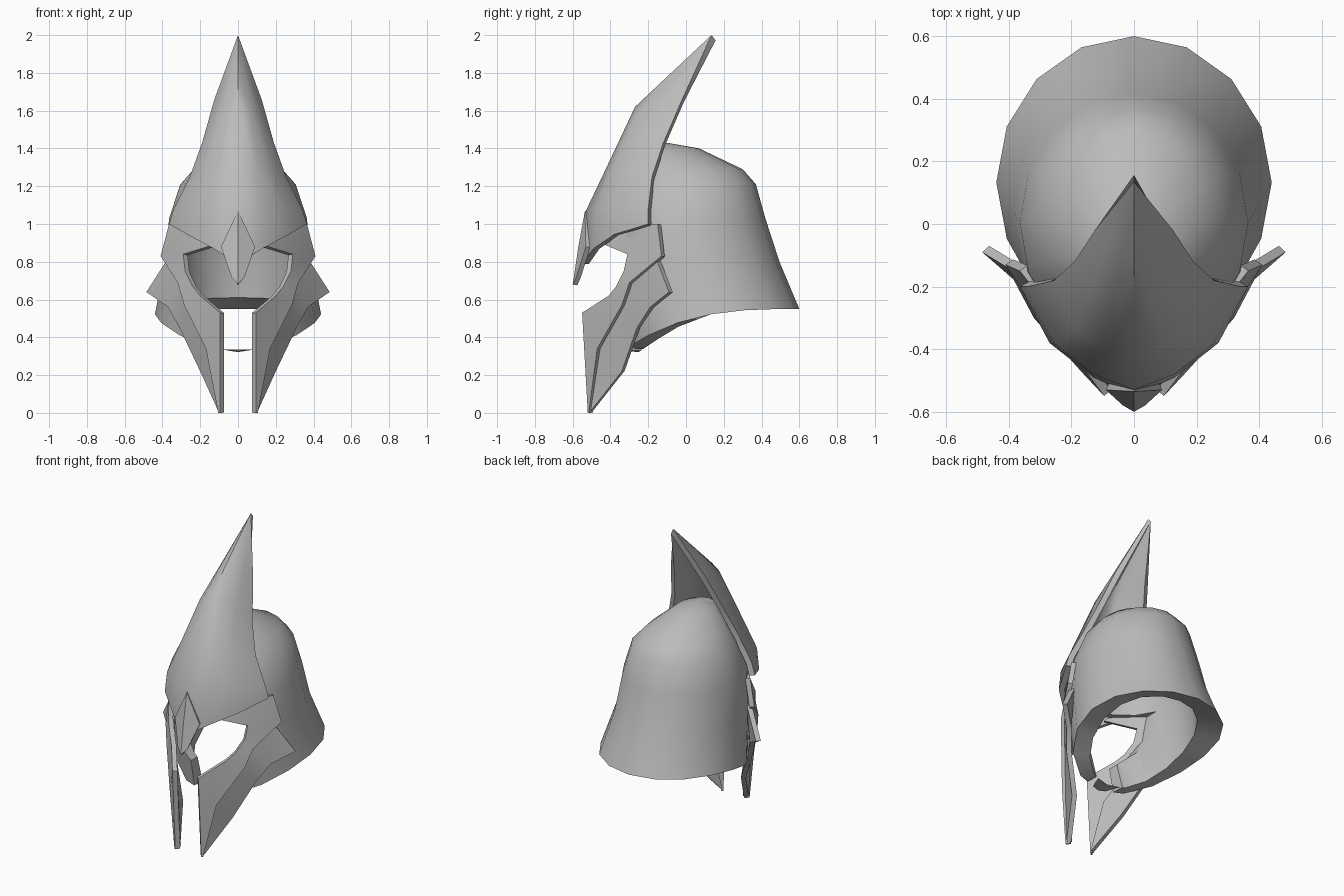
import bpy
import bmesh
from math import sin, cos, pi, radians

default_cube = bpy.data.objects.get("Cube")
if default_cube:
    bpy.data.objects.remove(default_cube, do_unlink=True)

# One plain metal colour
steel = bpy.data.materials.new("steel_grey")
steel.use_nodes = True
colour = (0.5, 0.5, 0.5, 1)
steel.diffuse_color = colour
steel.node_tree.nodes["Principled BSDF"].inputs["Base Color"].default_value = colour


def mesh_object(name, bm):
    """Turn a finished bmesh into a steel object."""
    mesh = bpy.data.meshes.new(name)
    bm.to_mesh(mesh)
    bm.free()
    mesh.materials.append(steel)
    obj = bpy.data.objects.new(name, mesh)
    bpy.context.collection.objects.link(obj)
    return obj


def grid_object(name, rows, closed=False):
    """Skin a grid of points, listed from the top row down."""
    bm = bmesh.new()
    grid = [[bm.verts.new(point) for point in row] for row in rows]
    for upper, lower in zip(grid, grid[1:]):
        count = len(upper)
        for i in range(count if closed else count - 1):
            j = (i + 1) % count
            bm.faces.new((upper[i], lower[i], lower[j], upper[j]))
    bmesh.ops.remove_doubles(bm, verts=bm.verts, dist=0.0005)
    if closed:
        bmesh.ops.recalc_face_normals(bm, faces=bm.faces)
    return mesh_object(name, bm)


def finish(obj, angle):
    """Apply the modifiers, then smooth all but the sharp edges."""
    bpy.ops.object.select_all(action='DESELECT')
    obj.select_set(True)
    bpy.context.view_layer.objects.active = obj
    bpy.ops.object.convert(target='MESH')
    bpy.ops.object.shade_smooth_by_angle(angle=radians(angle))


def mirrored_plate(name, rows, thickness, angle=35):
    """Make a curved plate from its left half and thicken it inward."""
    obj = grid_object(name, rows)
    mirror = obj.modifiers.new("mirror", 'MIRROR')
    mirror.use_clip = True
    solid = obj.modifiers.new("thickness", 'SOLIDIFY')
    solid.thickness = thickness
    solid.offset = -1
    finish(obj, angle)


def ring(height, back, front, half_width, dip=0, curve=3, sides=16):
    """Oval section whose height drops by dip towards the front."""
    points = []
    for i in range(sides):
        angle = 2 * pi * i / sides
        forward = (1 - cos(angle)) / 2
        points.append((half_width * sin(angle),
                       back + (front - back) * forward,
                       height - dip * forward ** curve))
    return points


# Skull shell: outer wall from the crown to the rim, then the inner wall back up
skull = grid_object("skull_shell", [
    ring(1.43, -0.1, -0.1, 0),
    ring(1.4, 0.07, -0.24, 0.11),
    ring(1.29, 0.3, -0.3, 0.235),
    ring(1.21, 0.37, -0.32, 0.305),
    ring(1.03, 0.42, -0.41, 0.365),
    ring(0.8, 0.495, -0.42, 0.385, 0.05),
    ring(0.55, 0.6, -0.335, 0.44, 0.222),
    ring(0.61, 0.43, -0.25, 0.31, 0.288, curve=1.7),
    ring(0.8, 0.41, -0.37, 0.33, 0.05),
    ring(1.03, 0.36, -0.37, 0.32),
    ring(1.21, 0.3, -0.28, 0.26),
    ring(1.35, 0.06, -0.2, 0.09),
    ring(1.37, -0.1, -0.1, 0),
], closed=True)

# Face opening with a narrow slot below, leaving a thin bar under the chin
half = [(0.1, 0.335), (0.1, 0.52), (0.21, 0.62), (0.285, 0.74), (0.295, 0.9)]
outline = half + [(-x, z) for x, z in reversed(half)]
bm = bmesh.new()
front = bm.faces.new([bm.verts.new((x, -0.8, z)) for x, z in outline])
sweep = bmesh.ops.extrude_face_region(bm, geom=[front])["geom"]
bmesh.ops.translate(bm, vec=(0, 0.72, 0),
                    verts=[v for v in sweep if isinstance(v, bmesh.types.BMVert)])
bmesh.ops.recalc_face_normals(bm, faces=bm.faces)
cutter = mesh_object("face_cutter", bm)
cutter.hide_render = True
opening = skull.modifiers.new("face_opening", 'BOOLEAN')
opening.operation = 'DIFFERENCE'
opening.solver = 'EXACT'
opening.object = cutter
finish(skull, 40)
bpy.data.objects.remove(cutter, do_unlink=True)

# Tall pointed brow crest: points from the ridge to the edge on each row
tip = (0, 0.135, 2)
mirrored_plate("brow_crest", [
    [tip, tip, tip, tip],
    [(0, -0.1, 1.78), (0.045, -0.09, 1.755), (0.085, -0.065, 1.71), (0.125, -0.02, 1.66)],
    [(0, -0.27, 1.62), (0.065, -0.255, 1.59), (0.13, -0.21, 1.53), (0.19, -0.12, 1.43)],
    [(0, -0.43, 1.28), (0.1, -0.4, 1.28), (0.19, -0.33, 1.27), (0.255, -0.18, 1.25)],
    [(0, -0.53, 1.07), (0.13, -0.48, 1.075), (0.25, -0.385, 1.08), (0.34, -0.2, 1.08)],
    [(0, -0.55, 0.79), (0.13, -0.49, 0.87), (0.27, -0.38, 0.945), (0.365, -0.2, 1)],
], 0.035, angle=50)

# Diamond nose guard with a shallow ridge
mirrored_plate("nose_guard", [
    [(0, -0.535, 1.07), (0, -0.535, 1.07)],
    [(0, -0.57, 0.88), (0.09, -0.53, 0.88)],
    [(0, -0.595, 0.71), (0.035, -0.58, 0.72)],
    [(0, -0.6, 0.68), (0, -0.6, 0.68)],
], 0.025)

# Front cheek plates around the eyes: eye edge and outer edge
mirrored_plate("front_cheek_plates", [
    [(0.13, -0.43, 0.89), (0.24, -0.31, 1)],
    [(0.29, -0.31, 0.84), (0.365, -0.15, 1)],
    [(0.28, -0.33, 0.75), (0.41, -0.13, 0.83)],
    [(0.24, -0.37, 0.67), (0.32, -0.3, 0.69)],
    [(0.2, -0.41, 0.62), (0.285, -0.34, 0.57)],
    [(0.095, -0.55, 0.53), (0.17, -0.47, 0.34)],
    [(0.095, -0.52, 0), (0.105, -0.515, 0)],
], 0.03)

# Swept rear cheek plates, tucked under the front ones
mirrored_plate("rear_cheek_plates", [
    [(0.37, -0.16, 0.82), (0.485, -0.09, 0.64)],
    [(0.3, -0.29, 0.69), (0.37, -0.19, 0.56)],
    [(0.265, -0.335, 0.57), (0.31, -0.26, 0.45)],
    [(0.155, -0.455, 0.34), (0.2, -0.34, 0.22)],
    [(0.1, -0.505, 0.01), (0.105, -0.505, 0.01)],
], 0.03)
